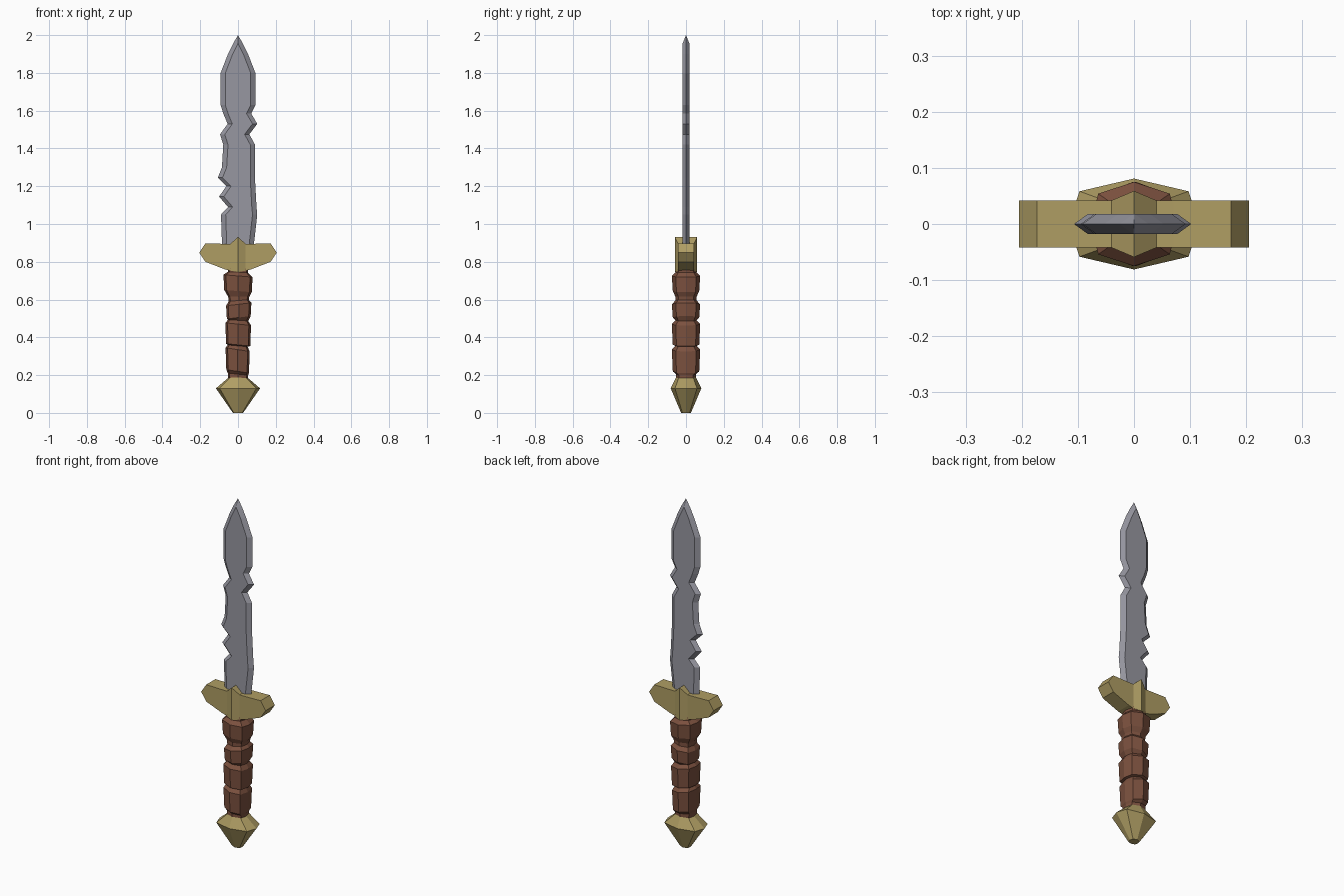
import bpy, bmesh

if "Cube" in bpy.data.objects:
    bpy.data.objects.remove(bpy.data.objects["Cube"])


def material(name, rgb):
    m = bpy.data.materials.new(name)
    m.diffuse_color = (*rgb, 1)
    m.use_nodes = True
    m.node_tree.nodes["Principled BSDF"].inputs["Base Color"].default_value = m.diffuse_color
    return m


STEEL = material("steel", (0.31, 0.31, 0.355))
GOLD = material("old gold", (0.43, 0.34, 0.127))
LEATHER = material("brown leather", (0.20, 0.082, 0.049))


def loft(name, rings, mat):
    """Skin a list of equal-length rings, cap both ends, weld collapsed points."""
    bm = bmesh.new()
    vs = [[bm.verts.new(p) for p in ring] for ring in rings]
    n = len(vs[0])
    for a, b in zip(vs, vs[1:]):
        for i in range(n):
            j = (i + 1) % n
            bm.faces.new((a[i], a[j], b[j], b[i]))
    bm.faces.new(vs[0])
    bm.faces.new(vs[-1])
    bmesh.ops.remove_doubles(bm, verts=bm.verts, dist=1e-4)
    bmesh.ops.recalc_face_normals(bm, faces=bm.faces)
    me = bpy.data.meshes.new(name)
    bm.to_mesh(me)
    bm.free()
    me.materials.append(mat)
    ob = bpy.data.objects.new(name, me)
    bpy.context.collection.objects.link(ob)
    return ob


# Flattened eight-sided section shared by grip and pommel
OCT = [(1, 0), (.83, .72), (0, 1), (-.83, .72), (-1, 0), (-.83, -.72), (0, -1), (.83, -.72)]


def oct_ring(z, rx, ry, tilt=0, cx=0):
    return [(cx + x * rx, y * ry, z + tilt * x * rx) for x, y in OCT]


# Chipped blade: height, left edge, right edge, bevel width
T = 0.018
blade_rows = [
    (0.84, -.083, .083, .025), (0.90, -.085, .085, .025), (1.05, -.090, .102, .025),
    (1.09, -.053, .098, .025), (1.145, -.100, .095, .025), (1.20, -.062, .092, .025),
    (1.245, -.107, .090, .025), (1.30, -.085, .090, .025), (1.42, -.078, .090, .025),
    (1.475, -.095, .060, .025), (1.53, -.055, .102, .025), (1.585, -.078, .070, .025),
    (1.63, -.092, .092, .025), (1.80, -.092, .092, .025), (1.90, -.053, .053, .025),
    (1.955, -.026, .026, .025)]
rings = [[(l, 0, z), (l + b, -T, z), (r - b, -T, z), (r, 0, z), (r - b, T, z), (l + b, T, z)]
         for z, l, r, b in blade_rows]
rings.append([(0, 0, 2.0)] * 6)
loft("blade", rings, STEEL)

# Crossguard: x, bottom, top, half depth (mirrored in x, ridge in the middle)
half = [(.205, .848, .848, .042), (.173, .80, .897, .042), (.07, .76, .895, .042),
        (.04, .753, .895, .042)]
cols = [(-x, b, t, d) for x, b, t, d in half] + [(0, .745, .932, .059)] + half[::-1]
loft("crossguard", [[(x, -d, b), (x, d, b), (x, d, t), (x, -d, t)] for x, b, t, d in cols], GOLD)

# Wrapped grip: four bulges with narrow necks, each slightly slanted
grip = [oct_ring(.17, .052, .053), oct_ring(.205, .054, .053, -.1)]
bulges = [(.22, .335, .064, -.15, -.002), (.36, .47, .068, -.10, .001),
          (.505, .575, .067, .12, .004), (.645, .725, .077, -.08, 0)]
for lo, hi, r, tilt, cx in bulges:
    grip += [oct_ring(lo, r - .004, .07, tilt, cx), oct_ring(hi, r, .075, tilt, cx),
             oct_ring(hi + .02, .053, .056, tilt * .6, cx)]
    if hi == .575:
        grip.append(oct_ring(.615, .056, .056, 0, cx))
grip.append(oct_ring(.765, .055, .056))
loft("grip", grip, LEATHER)

# Faceted pommel
loft("pommel", [oct_ring(0, .027, .026), oct_ring(.13, .117, .081),
                oct_ring(.187, .05, .053)], GOLD)
